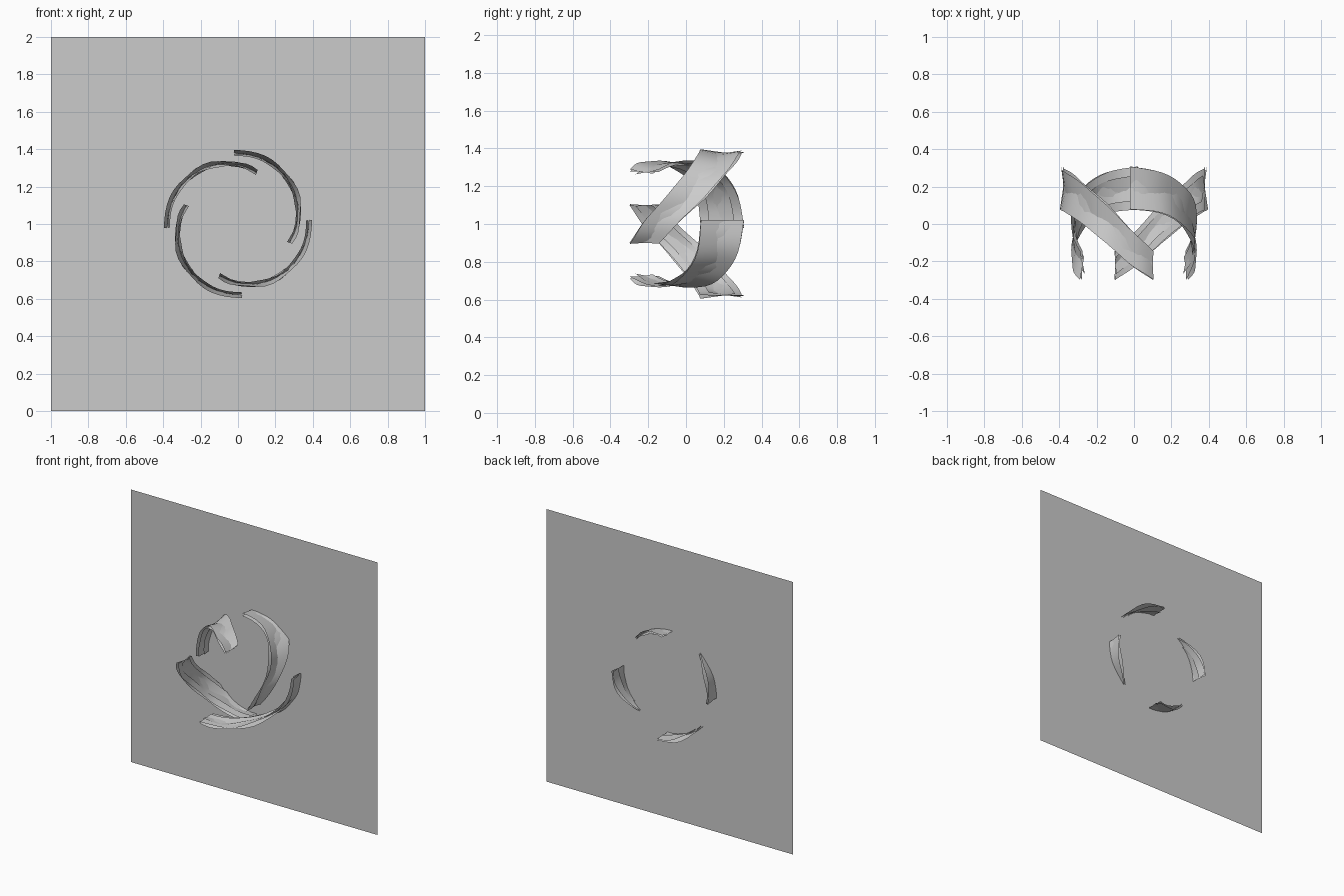
import bpy, bmesh, math
from mathutils import Matrix

if "Cube" in bpy.data.objects:
    bpy.data.objects.remove(bpy.data.objects["Cube"])

# Flat upright panel, set toward the back of the swirl
bpy.ops.mesh.primitive_plane_add(size=2, location=(0, .188, 1), rotation=(math.pi / 2, 0, 0))
bpy.context.object.name = "back_panel"

# Ribbon path: degrees along sweep, radius, centre y, width in y
PATH = [(0, .377, .193, .23), (25, .371, .168, .22), (45, .361, .11, .215),
        (68, .342, .005, .21), (90, .318, -.125, .19), (113, .292, -.222, .155)]
SEGMENTS = 18


def sample(a):
    """Smoothly interpolate the path at sweep angle a."""
    for i in range(len(PATH) - 1):
        p, q = PATH[i], PATH[i + 1]
        if a <= q[0] + 1e-6:
            o = PATH[max(i - 1, 0)]
            n = PATH[min(i + 2, len(PATH) - 1)]
            h = q[0] - p[0]
            t = (a - p[0]) / h
            out = []
            for k in (1, 2, 3):
                m0 = (q[k] - o[k]) / (q[0] - o[0]) * h
                m1 = (n[k] - p[k]) / (n[0] - p[0]) * h
                out.append((2*t**3 - 3*t**2 + 1) * p[k] + (t**3 - 2*t**2 + t) * m0
                           + (3*t**2 - 2*t**3) * q[k] + (t**3 - t**2) * m1)
            return out


def add_strip(bm, tilt, lo, hi, phase):
    """One thin card spanning lo..hi of the width, tilted so the cards cross."""
    rows = []
    for i in range(SEGMENTS + 1):
        sweep = 113 * i / SEGMENTS
        r, y, w = sample(sweep)
        ang = math.radians(93 - sweep)
        tl = math.radians(tilt + 2 * math.sin(i * 0.9 + phase))
        row = []
        for s in (lo, hi):
            rr = r + s * w * math.sin(tl) + .003 * math.sin(i * 1.1 + phase)
            row.append(bm.verts.new((rr * math.cos(ang), y + s * w * math.cos(tl),
                                     rr * math.sin(ang))))
        rows.append(row)
    for a, b in zip(rows, rows[1:]):
        bm.faces.new((a[0], a[1], b[1], b[0]))


# Four swirling ribbons, each of three crossing cards
CARDS = ((0, -.5, .5, 0), (-10, -.5, .3, 2.1), (10, -.3, .5, 4.2))
for n, name in enumerate(("top", "right", "bottom", "left")):
    bm = bmesh.new()
    for card in CARDS:
        add_strip(bm, *card)
    bm.transform(Matrix.Translation((0, 0, 1)) @ Matrix.Rotation(n * math.pi / 2, 4, 'Y'))
    mesh = bpy.data.meshes.new("swirl_ribbon_" + name)
    bm.to_mesh(mesh)
    bm.free()
    mesh.polygons.foreach_set("use_smooth", [True] * len(mesh.polygons))
    obj = bpy.data.objects.new("swirl_ribbon_" + name, mesh)
    bpy.context.collection.objects.link(obj)
